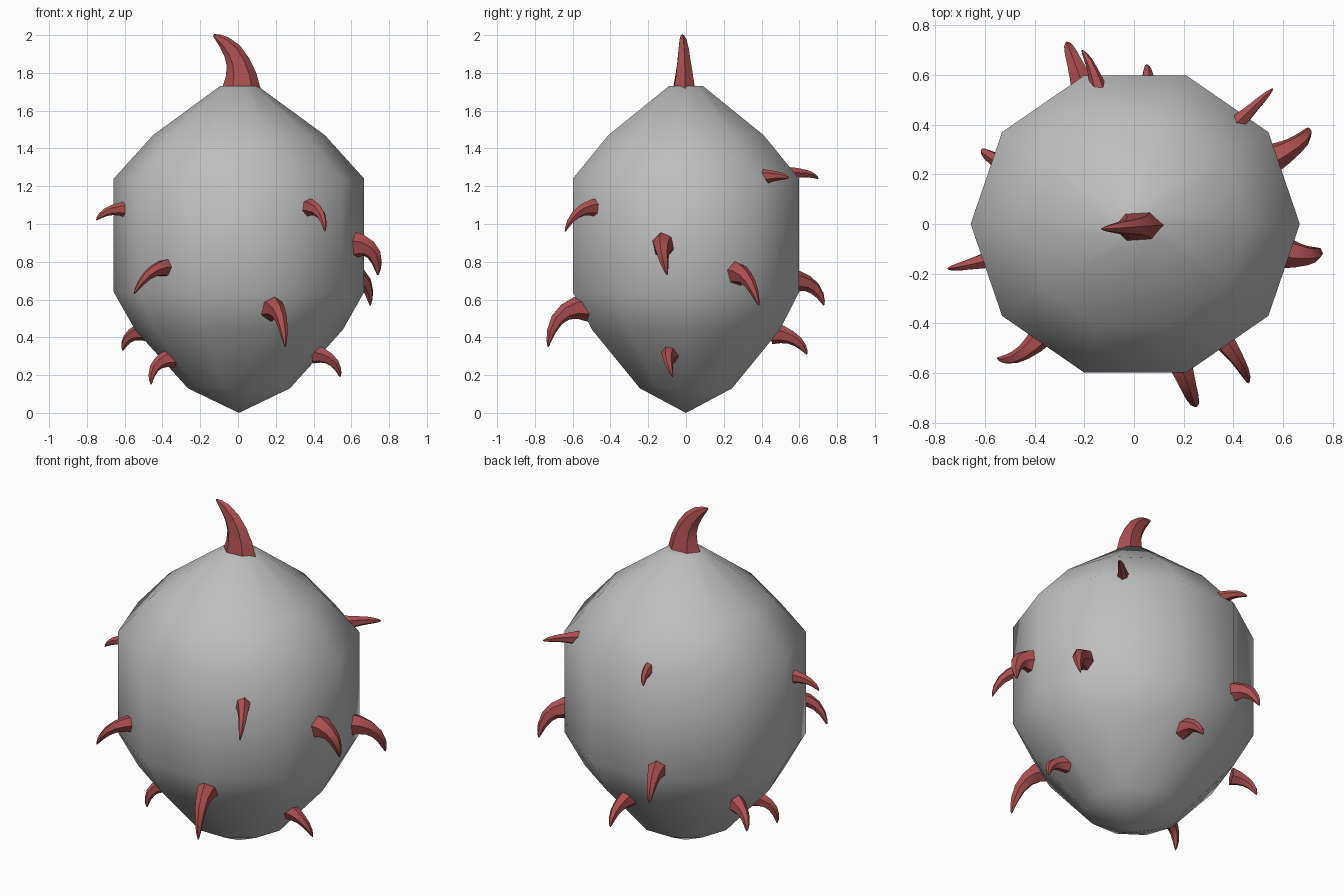
import bpy, bmesh, math
from mathutils import Vector

if "Cube" in bpy.data.objects:
    bpy.data.objects.remove(bpy.data.objects["Cube"])


def material(name, rgb):
    m = bpy.data.materials.new(name)
    m.use_nodes = True
    col = (*rgb, 1.0)
    m.diffuse_color = col
    m.node_tree.nodes["Principled BSDF"].inputs["Base Color"].default_value = col
    return m


def loft(name, rings, mat, angle):
    """Skin a list of equal-length rings, capping both ends."""
    bm = bmesh.new()
    loops = [[bm.verts.new(p) for p in ring] for ring in rings]
    n = len(loops[0])
    for a, b in zip(loops, loops[1:]):
        for i in range(n):
            j = (i + 1) % n
            bm.faces.new((a[i], a[j], b[j], b[i]))
    bm.faces.new(loops[0])
    bm.faces.new(loops[-1])
    bmesh.ops.remove_doubles(bm, verts=bm.verts, dist=0.0005)
    bmesh.ops.recalc_face_normals(bm, faces=bm.faces)
    mesh = bpy.data.meshes.new(name)
    bm.to_mesh(mesh)
    bm.free()
    mesh.materials.append(mat)
    obj = bpy.data.objects.new(name, mesh)
    bpy.context.collection.objects.link(obj)
    bpy.ops.object.select_all(action="DESELECT")
    obj.select_set(True)
    bpy.context.view_layer.objects.active = obj
    bpy.ops.object.shade_smooth_by_angle(angle=math.radians(angle))
    return obj


grey = material("pale grey shell", (0.52, 0.52, 0.52))
red = material("dull red horn", (0.42, 0.08, 0.08))

# Ten-sided egg body, slightly narrower front to back
SIDES, DEPTH = 10, 0.95
profile = [(0.0001, 0), (0.27, 0.13), (0.55, 0.44), (0.663, 0.64),
           (0.663, 1.24), (0.455, 1.47), (0.1, 1.73)]
rings = []
for r, z in profile:
    turns = [math.tau * i / SIDES for i in range(SIDES)]
    rings.append([(0.005 + r * math.cos(t), DEPTH * r * math.sin(t), z) for t in turns])
loft("body", rings, grey, 70)


def horn(name, base, out, tip, wide, thin):
    """Curved, tapering six-sided horn leaving the body along out."""
    base, tip, out = Vector(base), Vector(tip), Vector(out).normalized()
    length = (tip - base).length
    root, mid = base - out * 0.03, base + out * length * 0.6
    side = out.cross(tip - base).normalized()
    rings = []
    for t, s in ((0, 1), (0.2, 0.78), (0.4, 0.6), (0.6, 0.48), (0.8, 0.33), (0.93, 0.18), (1, 0.05)):
        centre = root * (1 - t) ** 2 + mid * 2 * t * (1 - t) + tip * t * t
        along = ((mid - root) * (1 - t) + (tip - mid) * t).normalized()
        across = side.cross(along)
        ring = []
        for i in range(6):
            a = math.tau * i / 6
            ring.append(centre + across * math.cos(a) * wide * s + side * math.sin(a) * thin * s)
        rings.append(ring)
    loft(name, rings, red, 40)


# Large horn on the crown
horn("crown_horn", (0.02, -0.01, 1.74), (0.05, 0, 1), (-0.13, -0.02, 2.0), 0.105, 0.065)

# Small horns around the body: root, tip, half width
spikes = {
    "front_upper_left": ((0.37, -0.48, 1.09), (0.46, -0.64, 0.96), 0.055),
    "right_upper": ((-0.61, -0.15, 1.08), (-0.75, -0.18, 1.02), 0.045),
    "front_right": ((-0.38, -0.46, 0.77), (-0.55, -0.54, 0.63), 0.06),
    "front_lower": ((0.18, -0.54, 0.56), (0.25, -0.73, 0.35), 0.075),
    "left_middle": ((0.63, -0.12, 0.89), (0.74, -0.1, 0.73), 0.08),
    "right_bottom": ((-0.37, -0.15, 0.29), (-0.46, -0.2, 0.15), 0.055),
    "left_bottom": ((0.43, -0.09, 0.31), (0.54, -0.07, 0.19), 0.055),
    "left_back": ((0.57, 0.27, 0.74), (0.7, 0.385, 0.57), 0.075),
    "back_middle": ((-0.21, 0.57, 0.7), (-0.27, 0.73, 0.57), 0.07),
    "back_upper": ((-0.15, 0.57, 1.27), (-0.21, 0.7, 1.24), 0.04),
    "back_lower": ((0.05, 0.49, 0.42), (0.05, 0.64, 0.31), 0.06),
    "back_upper_left": ((0.43, 0.42, 1.25), (0.56, 0.545, 1.245), 0.045),
    "back_lower_right": ((-0.52, 0.24, 0.43), (-0.61, 0.3, 0.33), 0.055),
}
for name, (base, tip, half) in spikes.items():
    rise = 0.1 if base[2] > 0.5 else -0.1
    out = Vector((base[0], base[1], 0)).normalized() + Vector((0, 0, rise))
    horn(name + "_horn", base, out, tip, half, half * 0.85)
